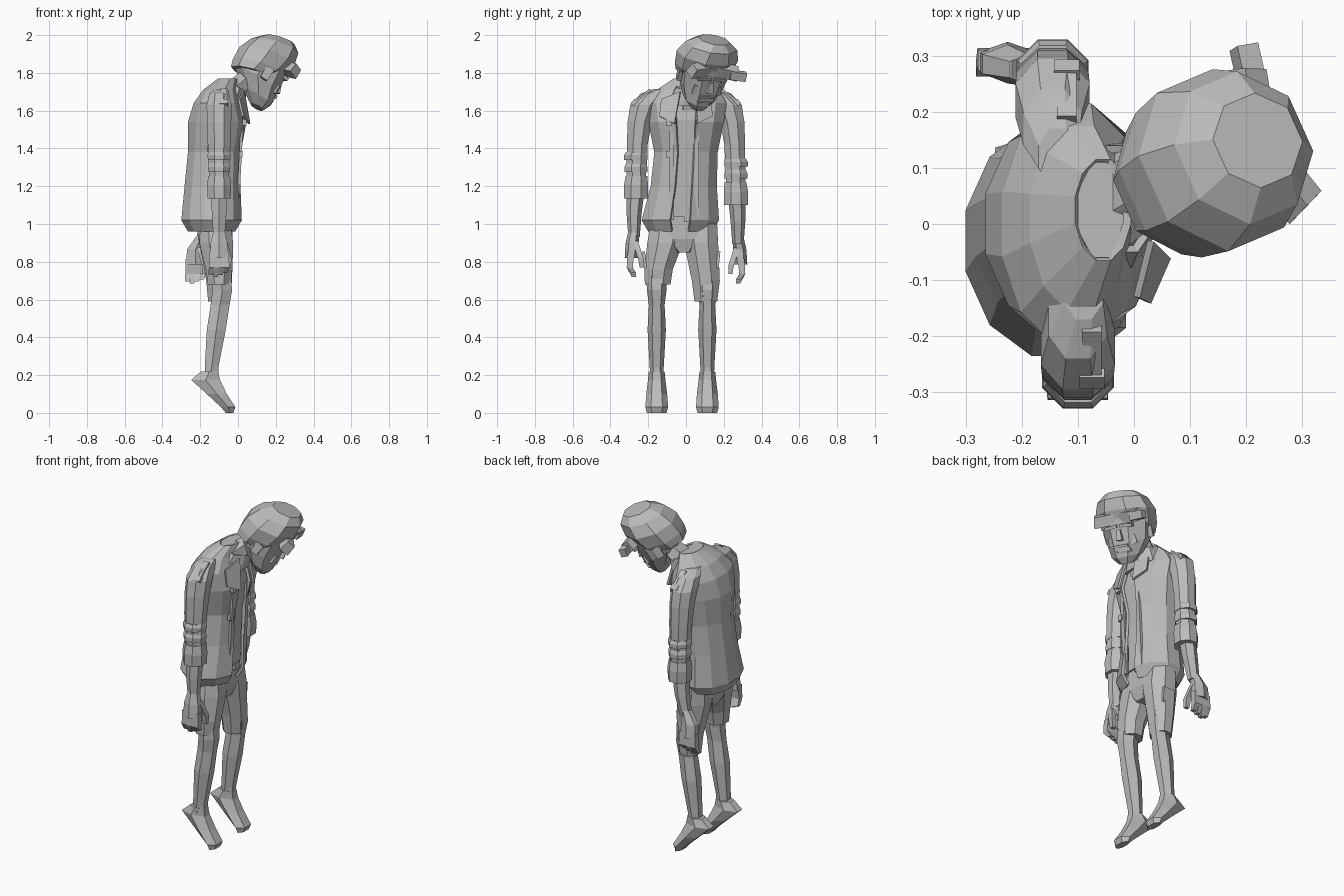
import bpy, bmesh, math
from mathutils import Matrix, Vector, Euler

cube = bpy.data.objects.get("Cube")
if cube:
    bpy.data.objects.remove(cube, do_unlink=True)

grey = bpy.data.materials.new("plain grey")
grey.use_nodes = True
grey.diffuse_color = (0.5, 0.5, 0.5, 1)
grey.node_tree.nodes["Principled BSDF"].inputs["Base Color"].default_value = (0.5, 0.5, 0.5, 1)


def finish(name, bm, matrix=None):
    """Turn a bmesh into a flat shaded object."""
    bmesh.ops.recalc_face_normals(bm, faces=bm.faces)
    if matrix:
        bm.transform(matrix)
    mesh = bpy.data.meshes.new(name)
    bm.to_mesh(mesh)
    bm.free()
    mesh.materials.append(grey)
    obj = bpy.data.objects.new(name, mesh)
    bpy.context.collection.objects.link(obj)
    return obj


def loft(name, rings, sides=8, caps=True, side=1, matrix=None, slope=0, cut=None, thick=0):
    """Skin rings of (x, y, z, half depth, half width); slope tilts every ring forward."""
    bm = bmesh.new()
    grow = 1 / math.cos(math.pi / sides)
    loops = []
    for x, y, z, rx, ry in rings:
        loop = []
        for i in range(sides):
            a = (i + 0.5) * math.tau / sides
            dx = math.cos(a) * rx * grow
            dy = math.sin(a) * ry * grow
            loop.append(bm.verts.new((x + dx, (y + dy) * side, z + dx * slope)))
        loops.append(loop)
    for low, high in zip(loops, loops[1:]):
        for i in range(sides):
            j = (i + 1) % sides
            bm.faces.new((low[i], low[j], high[j], high[i]))
    if caps:
        bm.faces.new(loops[0])
        bm.faces.new(loops[-1])
    bmesh.ops.recalc_face_normals(bm, faces=bm.faces)
    if cut:
        gone = [f for f in bm.faces if cut(f.calc_center_median(), f.normal)]
        bmesh.ops.delete(bm, geom=gone, context="FACES")
    obj = finish(name, bm, matrix)
    if thick:
        shell = obj.modifiers.new("cloth", "SOLIDIFY")
        shell.thickness = thick
        shell.offset = -1
    return obj


def box(name, loc, size, rot=(0, 0, 0), matrix=None, taper=1):
    """Box with rotation in degrees; taper narrows the top."""
    bm = bmesh.new()
    bmesh.ops.create_cube(bm, size=1)
    for v in bm.verts:
        if v.co.z > 0:
            v.co.x *= taper
            v.co.y *= taper
    turn = Euler([math.radians(r) for r in rot]).to_matrix().to_4x4()
    m = Matrix.Translation(loc) @ turn @ Matrix.Diagonal(Vector(size).to_4d())
    return finish(name, bm, (matrix @ m) if matrix else m)


def plate(name, points, thick=0.012):
    """Thin cloth flap from a few corners."""
    bm = bmesh.new()
    bm.faces.new([bm.verts.new(p) for p in points])
    obj = finish(name, bm)
    shell = obj.modifiers.new("cloth", "SOLIDIFY")
    shell.thickness = thick
    shell.offset = 0
    return obj


# Jacket, open down the front, with the shirt inside
loft("jacket", [
    (-.14, -.03, .96, .125, .17), (-.14, -.03, 1.02, .16, .205),
    (-.135, -.012, 1.2, .148, .175), (-.125, 0, 1.38, .14, .168),
    (-.11, 0, 1.54, .155, .2), (-.11, 0, 1.64, .125, .215),
    (-.095, .01, 1.71, .09, .165), (-.055, .025, 1.77, .05, .09)],
    sides=12, caps=False, thick=.015,
    cut=lambda c, n: c.z < 1.7 and c.x > -.02 and n.x > .6 and abs(c.y) < .05)
loft("shirt", [
    (-.13, -.01, 1.04, .11, .14), (-.12, 0, 1.3, .115, .14),
    (-.11, 0, 1.55, .125, .16), (-.055, .025, 1.765, .045, .085)])
for s in (-1, 1):
    box("front_hem", (.008, s * .065 - .01, 1.27), (.014, .025, .5), (0, 3, 0))
    plate("lapel", [(.03, s * .04 + .01, 1.7), (.005, s * .13, 1.66),
                    (.025, s * .14, 1.57), (.06, s * .06, 1.53)])
for x, z in ((.015, 1.37), (.035, 1.54)):
    box("button", (x, -.09, z), (.02, .03, .035))

# Collar and neck leaning into the head
loft("collar", [(-.045, .025, 1.66, .08, .12), (-.02, .045, 1.735, .065, .095)],
     sides=8, caps=False, thick=.015, slope=-.45)
loft("neck", [(-.05, .03, 1.62, .06, .08), (-.015, .05, 1.72, .056, .08),
              (.06, .09, 1.79, .05, .065)], sides=6, slope=-.3)

# Shorts
loft("pelvis", [(-.12, -.01, .85, .07, .06), (-.12, -.02, .92, .09, .17),
                (-.13, -.01, 1.08, .1, .16)])
box("belt_buckle", (-.022, .01, 1.03), (.02, .04, .04))
loft("right_short", [(-.1, -.15, .68, .06, .068), (-.1, -.145, .76, .07, .075),
                     (-.115, -.11, .9, .09, .095), (-.12, -.1, 1, .08, .085)])
loft("left_short", [(-.1, .105, .59, .058, .06), (-.1, .105, .7, .068, .074),
                    (-.115, .08, .9, .09, .09), (-.12, .08, 1, .08, .085)])
for s, y in ((-1, -.15), (1, .1)):
    box("short_pocket", (-.1, y + s * .07, .81), (.075, .015, .09), (s * -6, 0, 0))

# Bare legs and drooping shoes, same depth on both sides
for name, y in (("right", -.155), ("left", .113)):
    loft(name + "_leg", [
        (-.14, y, .17, .034, .03), (-.14, y, .24, .036, .032),
        (-.115, y, .44, .05, .042), (-.095, y, .57, .05, .036),
        (-.083, y, .65, .052, .045), (-.1, y, .8, .055, .05)], sides=6)
    loft(name + "_shoe", [
        (-.045, y, 0, .02, .045), (-.052, y, .03, .038, .052),
        (-.112, y, .1, .053, .048), (-.172, y, .175, .076, .04),
        (-.15, y, .22, .046, .036)], sides=6)

# Arms: sleeve, rolled cuffs, forearm, hand; drift swings the hand backwards
for name, s, x, drift, drop in (("right", -1, -.1, 0, 0), ("left", 1, -.145, -.08, -.035)):
    loft(name + "_sleeve", [
        (x, .265, 1.18, .05, .05), (x, .258, 1.42, .06, .055),
        (x, .245, 1.54, .064, .064), (x, .22, 1.63, .066, .075),
        (x, .17, 1.69, .052, .07), (x + .01, .12, 1.715, .035, .05)], side=s)
    for part, z, h, r in (("lower", 1.22, .085, .064), ("middle", 1.31, .035, .06), ("upper", 1.37, .03, .062)):
        z += drop
        loft(name + "_" + part + "_cuff", [
            (x, .265, z - h, r * .95, r), (x, .265, z - h * .2, r, r),
            (x, .262, z + h * .4, r * .9, r * .9)], side=s)
    loft(name + "_forearm", [
        (x + drift * .6, .275, .93 + drop, .03, .026), (x + drift * .3, .275, 1.05 + drop, .038, .034),
        (x, .265, 1.2, .045, .042)], sides=6, side=s)
    # Hand widening into a fan of fingers
    hx = x + drift
    loft(name + "_palm", [
        (hx, .29, .82 + drop, .05, .03), (hx, .285, .9 + drop, .045, .03),
        (hx - drift * .4, .275, .97 + drop, .028, .025)], sides=6, side=s)
    for i in range(4):
        fx = hx + (i - 1.5) * .026
        tip = .72 + drop + abs(i - 1) * .01
        loft(name + "_finger", [
            (fx - .006, .275, tip, .012, .012), (fx, .298, .77 + drop, .015, .016),
            (fx, .292, .85 + drop, .014, .018)], sides=4, side=s)
    loft(name + "_thumb", [
        (hx + .05, .235, .77 + drop, .012, .01), (hx + .05, .24, .82 + drop, .016, .014),
        (hx + .025, .27, .91 + drop, .018, .016)], sides=4, side=s)
    # Shoulder strap
    box(name + "_epaulet", (x + .025, s * .23, 1.675), (.035, .11, .02), (s * -38, 0, 0))
    box(name + "_strap_end", (x + .025, s * .272, 1.64), (.045, .03, .03), (s * -50, 0, 0))

# Head, bowed and turned a little to its left: local x is the face direction, z the crown
tilt = Euler([math.radians(a) for a in (-4, 35, 22)])
head = Matrix.Translation((.135, .1, 1.81)) @ tilt.to_matrix().to_4x4()
loft("face", [
    (.07, -.01, -.185, .035, .04), (.045, -.01, -.145, .075, .08),
    (-.005, 0, -.07, .12, .115), (-.02, 0, .02, .125, .13),
    (-.02, 0, .11, .11, .13)], matrix=head)
loft("cap", [
    (-.05, 0, -.05, .1, .12), (-.035, 0, .0, .126, .142),
    (-.028, 0, .08, .135, .155), (-.02, 0, .15, .115, .13),
    (-.015, 0, .192, .075, .08)], matrix=head, slope=.25)

# Visor band across the brow, with its peak poking out to the side
for s in (-1, 1):
    box("visor", (.088, s * .07, .068), (.06, .145, .06), (0, 10, s * -18), head, .85)
    box("ear", (-.02, s * .125, -.04), (.04, .025, .065), (0, 0, s * 12), head, 1.2)
    box("brow", (.1, s * .045, .022), (.03, .075, .018), (s * -6, 0, 0), head)
    box("cheek", (.085, s * .06, -.06), (.035, .04, .05), (0, 0, s * 20), head, .8)
box("visor_peak", (.205, .275, 1.785), (.04, .085, .045), (-8, 20, 10))
box("nose", (.116, 0, -.025), (.035, .035, .06), (0, -12, 0), head, .55)
box("upper_lip", (.113, -.005, -.085), (.025, .085, .014), (0, 0, 0), head)
box("lower_lip", (.111, -.005, -.125), (.025, .065, .014), (0, 0, 0), head)
for s in (-1, 1):
    box("mouth_corner", (.108, s * .038, -.105), (.022, .014, .035), (s * 15, 0, 0), head)
